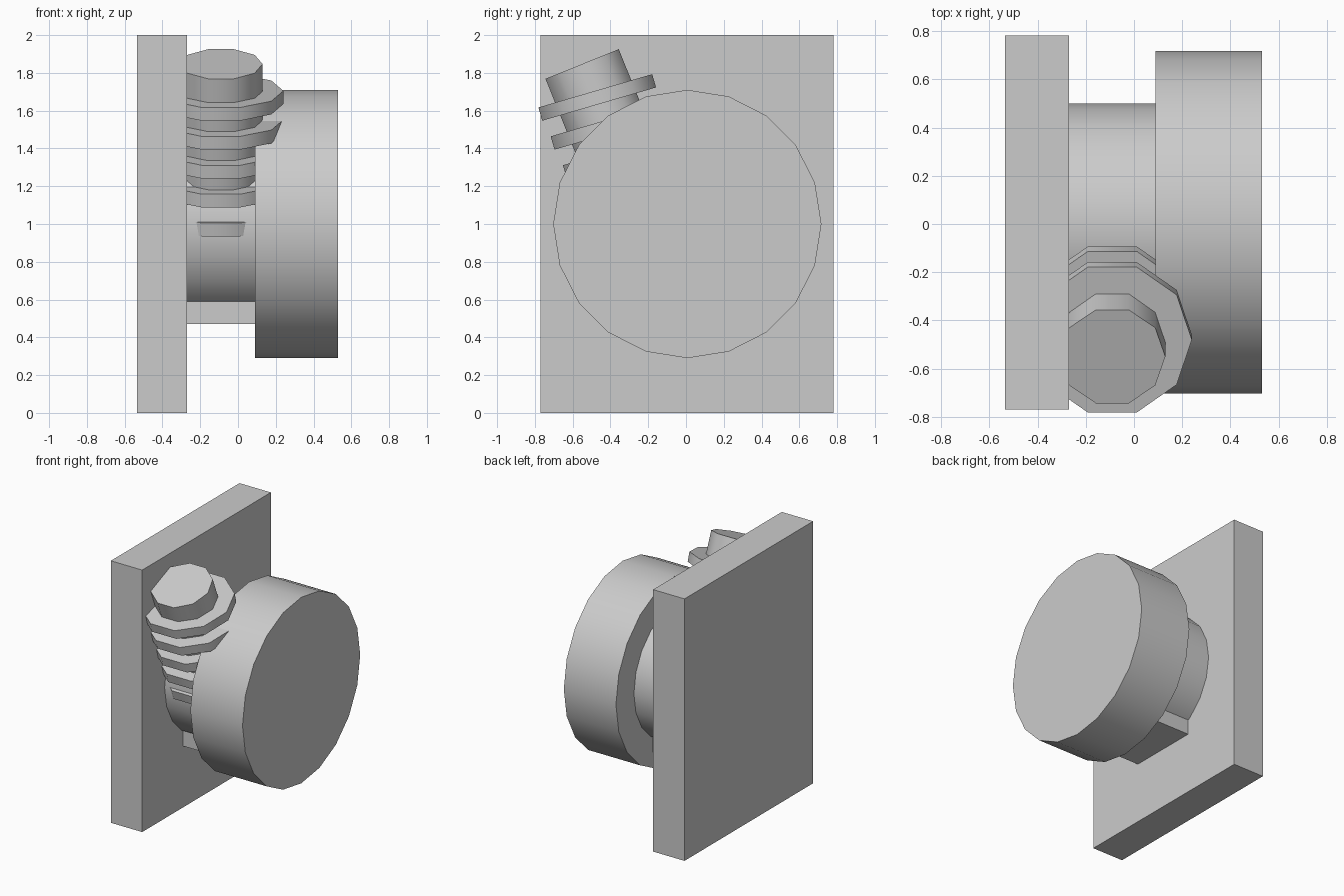
import bpy
from math import radians, sin, cos

if "Cube" in bpy.data.objects:
    bpy.data.objects.remove(bpy.data.objects["Cube"])


def finish(ob, name, angle=40):
    ob.name = ob.data.name = name
    bpy.ops.object.transform_apply(location=False, rotation=True, scale=True)
    bpy.ops.object.shade_smooth_by_angle(angle=radians(angle))


def box(name, lo, hi):
    bpy.ops.mesh.primitive_cube_add(size=1, location=[(a + b) / 2 for a, b in zip(lo, hi)])
    ob = bpy.context.object
    ob.scale = [b - a for a, b in zip(lo, hi)]
    finish(ob, name, 30)


def cylinder(name, radius, depth, loc, rot, sides, spin=0.0):
    bpy.ops.mesh.primitive_cylinder_add(vertices=sides, radius=radius, depth=depth, location=loc)
    ob = bpy.context.object
    # spin places the polygon corners, rot tips the axis
    ob.rotation_euler = (0, 0, spin)
    bpy.ops.object.transform_apply(location=False, rotation=True, scale=False)
    ob.rotation_euler = rot
    finish(ob, name)


CY = 0.007  # knob axis in y
SIDEWAYS = (0, radians(90), 0)

# Wall plate, knob and its neck
box("plate", (-0.535, -0.77, 0), (-0.27, 0.782, 2))
cylinder("knob", 0.71, 0.44, (0.31, CY, 1.0), SIDEWAYS, 20)
cylinder("neck", 0.5, 0.38, (-0.09, 0, 1.0), SIDEWAYS, 20)

# Support block under the neck
box("support_block", (-0.29, -0.28, 0.47), (0.10, 0.275, 0.60))

# Leaning screw shaft
tilt = radians(22)
top = (-0.55, 1.847)
length = 1.2
cylinder("screw_shaft", 0.22, length,
         (-0.09, top[0] + sin(tilt) * length / 2, top[1] - cos(tilt) * length / 2),
         (tilt, 0, 0), 10, radians(90))

# Thread rings, tipped a little less than the shaft
for i in range(6):
    cylinder(f"thread_ring_{i + 1}", 0.33, 0.073,
             (-0.09, -0.47 + 0.065 * i, 1.67 - 0.153 * i),
             (radians(16.3), 0, 0), 10, radians(90))
